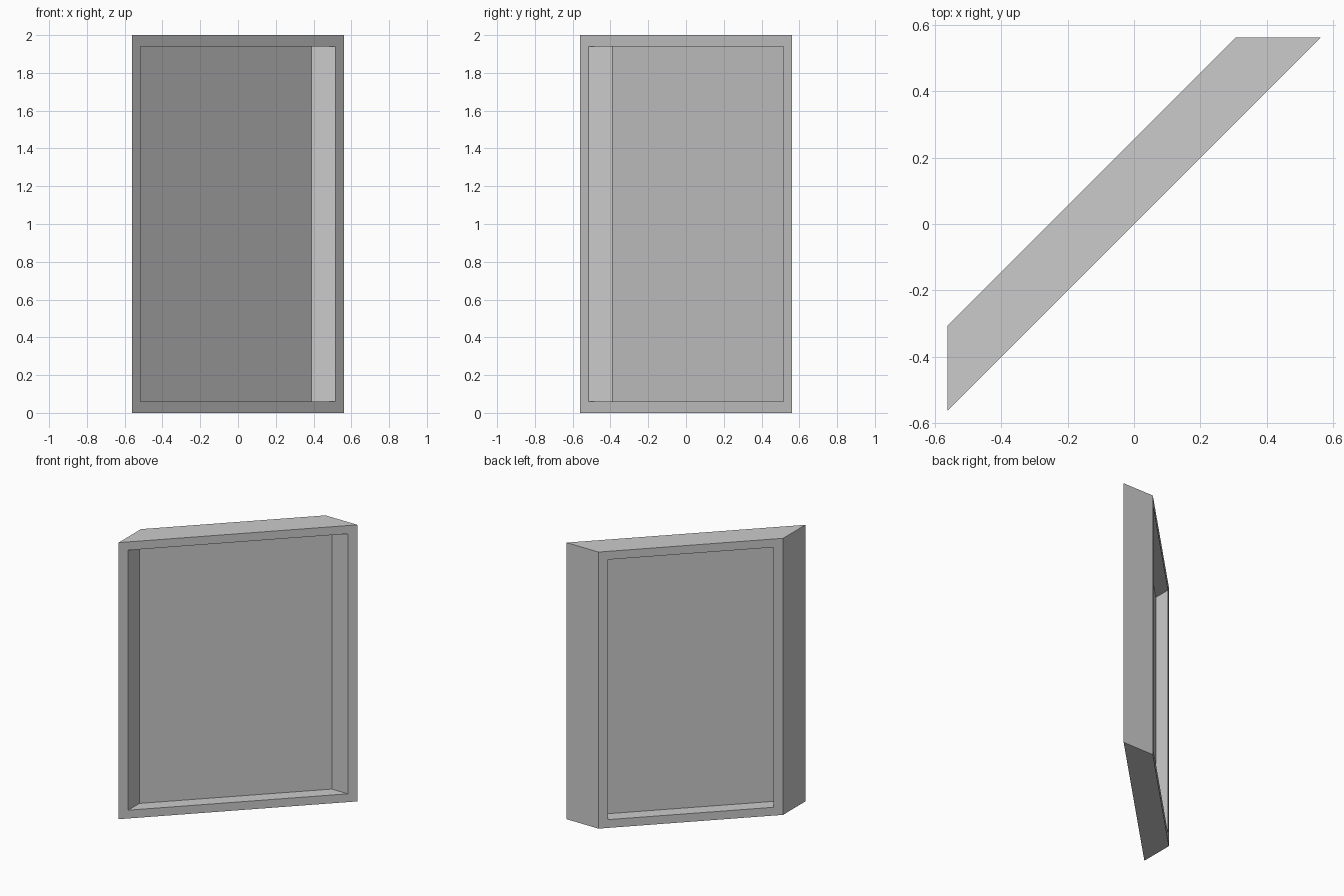
import bpy, bmesh

if "Cube" in bpy.data.objects:
    bpy.data.objects.remove(bpy.data.objects["Cube"])

HALF = 0.562      # half extent of the front face along x (and y)
DEPTH = 0.1275    # half of the frame's offset between front and back
BORDER = 0.045    # side border, measured along x or y
RAIL = 0.06       # top and bottom border


def loop(bm, half, depth, inset):
    """Rectangle on the diagonal plane; ends taper inwards with depth."""
    a = half - depth
    return [bm.verts.new((s * a - depth, s * a + depth, z))
            for s, z in ((-1, inset), (1, inset), (1, 2 - inset), (-1, 2 - inset))]


def finish(bm, name):
    bmesh.ops.recalc_face_normals(bm, faces=bm.faces)
    mesh = bpy.data.meshes.new(name)
    bm.to_mesh(mesh)
    bm.free()
    obj = bpy.data.objects.new(name, mesh)
    bpy.context.collection.objects.link(obj)
    return obj


# Mitred frame: front face, inner reveal, back face and outer edge
bm = bmesh.new()
inner = HALF - BORDER
rings = [loop(bm, HALF, 0, 0), loop(bm, inner, 0, RAIL),
         loop(bm, inner, DEPTH, RAIL), loop(bm, HALF, DEPTH, 0)]
for i in range(4):
    r, q = rings[i], rings[(i + 1) % 4]
    for j in range(4):
        k = (j + 1) % 4
        bm.faces.new((r[j], r[k], q[k], q[j]))
finish(bm, "window_frame")

# Thin pane halfway through the frame
bm = bmesh.new()
bm.faces.new(loop(bm, inner, DEPTH / 2, RAIL))
finish(bm, "window_pane")
